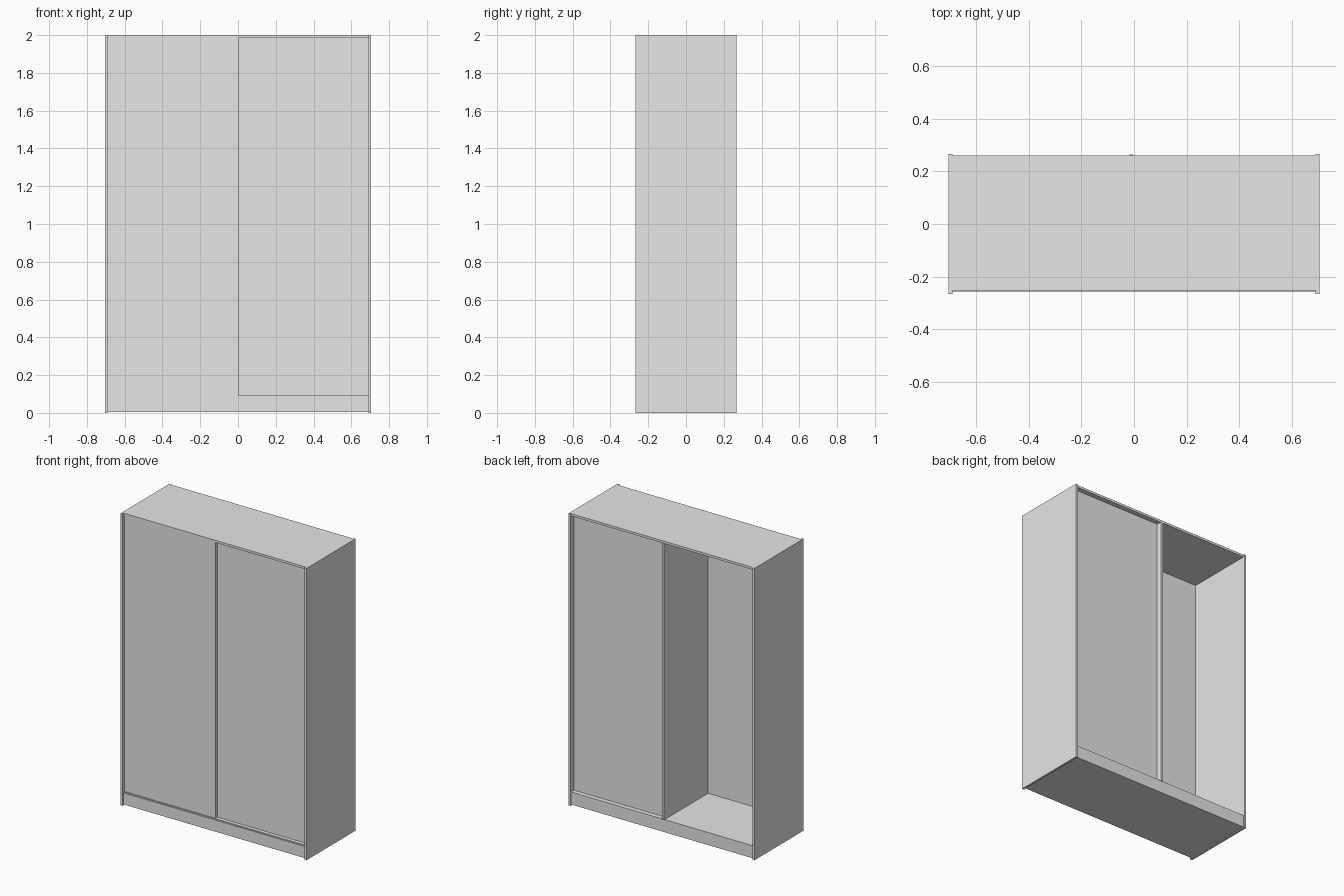
import bpy

if "Cube" in bpy.data.objects:
    bpy.data.objects.remove(bpy.data.objects["Cube"])

grey = bpy.data.materials.new("light_grey")
grey.diffuse_color = (0.79, 0.79, 0.79, 1)
grey.use_nodes = True
grey.node_tree.nodes["Principled BSDF"].inputs["Base Color"].default_value = grey.diffuse_color


def panel(name, x0, x1, y0, y1, z0, z1):
    """Box panel given by its limits on each axis."""
    bpy.ops.mesh.primitive_cube_add(size=1)
    ob = bpy.context.object
    ob.name = name
    ob.location = ((x0 + x1) / 2, (y0 + y1) / 2, (z0 + z1) / 2)
    ob.scale = (x1 - x0, y1 - y0, z1 - z0)
    bpy.ops.object.transform_apply(location=True, rotation=False, scale=True)
    ob.data.materials.append(grey)
    return ob


W, D, T = 0.705, 0.267, 0.015

# Side walls, slightly proud of the front and back
panel("left_side", -W, -W + T, -D, D, 0, 2)
panel("right_side", W - T, W, -D, D, 0, 2)

# Top, interior floor and underside
panel("top_panel", -W + T, W - T, -0.252, 0.26, 1.984, 2)
panel("floor_panel", -W + T, W - T, -0.25, 0.255, 0.08, 0.092)
panel("bottom_panel", -W + T, W - T, -0.255, 0.255, 0.006, 0.016)

# Plinths at front and back
panel("front_plinth", -W + T, W - T, -0.256, -0.241, 0.006, 0.085)
panel("back_plinth", -W + T, W - T, 0.243, 0.258, 0.006, 0.092)

# Central divider
panel("divider", -0.018, -0.003, -0.22, 0.265, 0.09, 1.984)

# Sliding doors: the right one sits behind the left one
panel("left_door", -W + T, 0.003, -0.246, -0.214, 0.09, 1.988)
panel("right_door", 0.0, W - T, -0.225, -0.205, 0.09, 1.984)

# Back panel closes only the right half; the left half is open
panel("back_panel", -0.003, W - T, 0.21, 0.226, 0.09, 1.984)
